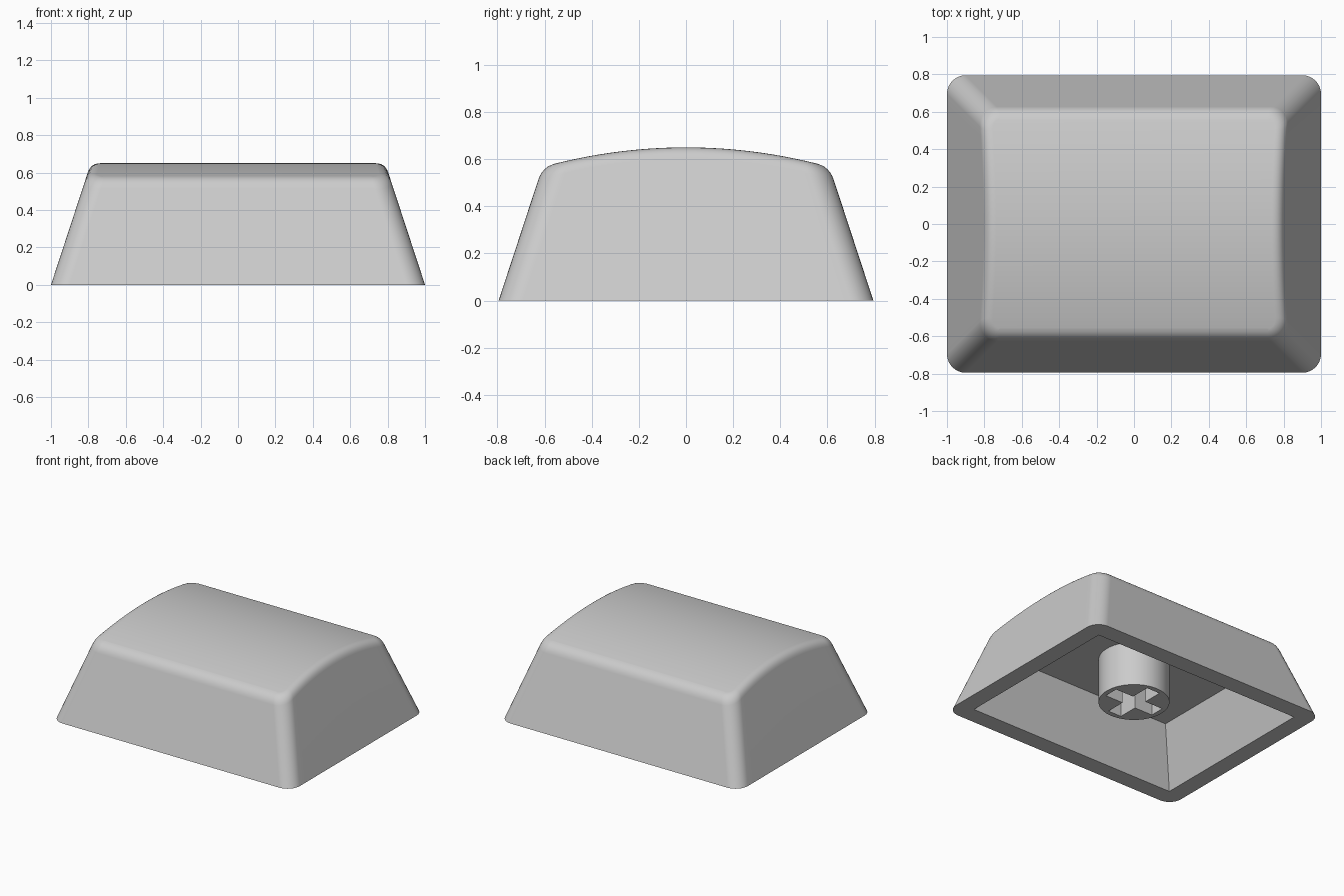
import bpy, bmesh, math

if "Cube" in bpy.data.objects:
    bpy.data.objects.remove(bpy.data.objects["Cube"])

HX, HY = 1.0, 0.795      # base half sizes
DRAFT = 0.328            # inward lean of the walls
RADIUS = 0.10            # vertical corner radius
TOP, ROOF_R = 0.65, 2.27 # crown height and roof arc radius
FILLET = 0.05
CEILING = 0.42

grey = bpy.data.materials.new("grey_plastic")
grey.diffuse_color = (0.6, 0.6, 0.6, 1)
grey.use_nodes = True
grey.node_tree.nodes["Principled BSDF"].inputs["Base Color"].default_value = grey.diffuse_color


def roof(y):
    return TOP - ROOF_R + math.sqrt(ROOF_R ** 2 - y * y)


# Right half of a rounded rectangle, as (corner centre signs, arc angle)
ARC, SIDE = 8, 24
half = [(1, -1, math.radians(-90 + 90 * i / ARC)) for i in range(ARC + 1)]
half += [(1, -1 + 2 * i / SIDE, 0.0) for i in range(1, SIDE)]
half += [(1, 1, math.radians(90 * i / ARC)) for i in range(ARC + 1)]


def point(p, hx, hy, r):
    sx, sy, a = p
    return sx * (hx - r) + r * math.cos(a), sy * (hy - r) + r * math.sin(a)


def wall_point(p, drop):
    """Point on the leaning wall, a given drop below the curved roof."""
    z = TOP
    for _ in range(12):
        x, y = point(p, HX - DRAFT * z, HY - DRAFT * z, RADIUS)
        z = roof(y) - drop
    return x, y, z


def roof_point(p, inset):
    z = wall_point(p, 0)[2]
    x, y = point(p, HX - DRAFT * z - inset, HY - DRAFT * z - inset, RADIUS - inset)
    return x, y, roof(y)


def fillet_point(p, t):
    a, b, c = wall_point(p, FILLET), wall_point(p, 0), roof_point(p, FILLET)
    return tuple((1 - t) ** 2 * i + 2 * t * (1 - t) * j + t * t * k
                 for i, j, k in zip(a, b, c))


def add_ring(bm, pts):
    """Closed ring from a right half and its mirror image."""
    full = list(pts) + [(-x, y, z) for x, y, z in reversed(pts)]
    return [bm.verts.new(c) for c in full]


def bridge(bm, a, b):
    n = len(a)
    for i in range(n):
        j = (i + 1) % n
        bm.faces.new((a[i], a[j], b[j], b[i]))


def fill_between(bm, a, b):
    """Flat face around a hole: outer loop a, inner loop b."""
    edges = []
    for loop in (a, b):
        for i, v in enumerate(loop):
            w = loop[(i + 1) % len(loop)]
            edges.append(bm.edges.get((v, w)) or bm.edges.new((v, w)))
    bmesh.ops.triangle_fill(bm, edges=edges, use_beauty=True, normal=(0, 0, -1))


def finish(bm, name):
    bmesh.ops.recalc_face_normals(bm, faces=bm.faces[:])
    me = bpy.data.meshes.new(name)
    bm.to_mesh(me)
    bm.free()
    me.materials.append(grey)
    ob = bpy.data.objects.new(name, me)
    bpy.context.collection.objects.link(ob)
    bpy.ops.object.select_all(action='DESELECT')
    ob.select_set(True)
    bpy.context.view_layer.objects.active = ob
    bpy.ops.object.shade_smooth_by_angle(angle=math.radians(30))
    mod = ob.modifiers.new("even_shading", 'WEIGHTED_NORMAL')
    mod.keep_sharp = True
    return ob


# Cap shell: outer walls, rounded top edge, curved roof
bm = bmesh.new()
base = add_ring(bm, [point(p, HX, HY, RADIUS) + (0.0,) for p in half])
prev = base
STEPS = 6
for s in range(STEPS + 1):
    ring = add_ring(bm, [fillet_point(p, s / STEPS) for p in half])
    bridge(bm, prev, ring)
    prev = ring
n = len(prev)
for k in range(n // 2 - 1):
    bm.faces.new((prev[k], prev[k + 1], prev[n - 2 - k], prev[n - 1 - k]))

# Underside cavity with sharp corners and a flat ceiling
mouth = add_ring(bm, [(0.87, -0.662, 0), (0.87, 0.662, 0)])
ceiling = add_ring(bm, [(0.725, -0.53, CEILING), (0.725, 0.53, CEILING)])
bridge(bm, mouth, ceiling)
bm.faces.new(ceiling)
fill_between(bm, base, mouth)
finish(bm, "cap_shell")

# Stem: round post with a cross-shaped socket
bm = bmesh.new()
L, W, R, Z0 = 0.205, 0.055, 0.242, 0.087
circle = [(R * math.cos(math.tau * i / 64), R * math.sin(math.tau * i / 64)) for i in range(64)]
cross = []
for q in range(4):
    c, s = round(math.cos(q * math.pi / 2)), round(math.sin(q * math.pi / 2))
    cross += [(c * x - s * y, s * x + c * y) for x, y in ((L, -W), (L, W), (W, W))]
loops = []
for outline in (circle, cross):
    low = [bm.verts.new((x, y, Z0)) for x, y in outline]
    high = [bm.verts.new((x, y, CEILING)) for x, y in outline]
    bridge(bm, low, high)
    loops.append((low, high))
fill_between(bm, loops[0][0], loops[1][0])
fill_between(bm, loops[0][1], loops[1][1])
finish(bm, "stem")
